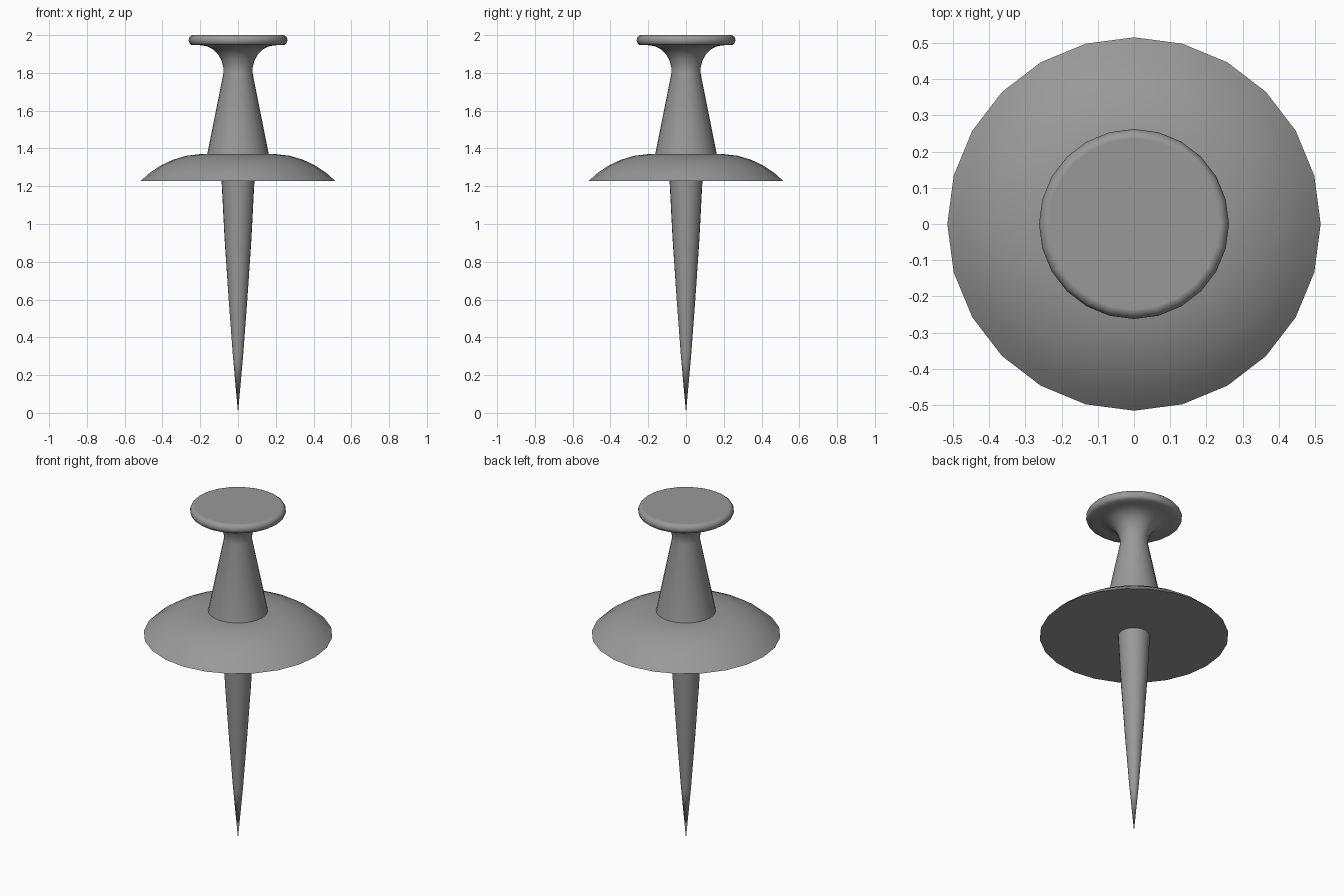
import bpy, bmesh
from math import cos, sin, pi, radians

if "Cube" in bpy.data.objects:
    bpy.data.objects.remove(bpy.data.objects["Cube"])

SIDES = 24

# Dark grey for every part
grey = bpy.data.materials.new("dark_grey")
grey.diffuse_color = (0.318, 0.318, 0.318, 1)
grey.use_nodes = True
grey.node_tree.nodes["Principled BSDF"].inputs["Base Color"].default_value = grey.diffuse_color


def lathe(name, profile, angle=35):
    """Revolve (radius, z) points, listed bottom to top, into a closed solid."""
    bm = bmesh.new()
    rings = []
    for r, z in profile:
        if r == 0:
            rings.append([bm.verts.new((0, 0, z))] * SIDES)
        else:
            rings.append([bm.verts.new((r * cos(2 * pi * i / SIDES), r * sin(2 * pi * i / SIDES), z))
                          for i in range(SIDES)])
    for low, high in zip(rings, rings[1:]):
        for i in range(SIDES):
            j = (i + 1) % SIDES
            corners = list(dict.fromkeys((low[i], low[j], high[j], high[i])))
            bm.faces.new(corners)
    # Flat caps on open ends
    for ring, (r, z) in ((rings[0], profile[0]), (rings[-1], profile[-1])):
        if r > 0:
            bm.faces.new(ring)
    bmesh.ops.recalc_face_normals(bm, faces=bm.faces[:])
    mesh = bpy.data.meshes.new(name)
    bm.to_mesh(mesh)
    bm.free()
    mesh.materials.append(grey)
    obj = bpy.data.objects.new(name, mesh)
    bpy.context.collection.objects.link(obj)
    bpy.ops.object.select_all(action='DESELECT')
    obj.select_set(True)
    bpy.context.view_layer.objects.active = obj
    bpy.ops.object.shade_smooth_by_angle(angle=radians(angle))
    return obj


# Tapered needle with a slight belly
lathe("needle", [(0, 0), (0.027, 0.30), (0.050, 0.61), (0.071, 0.92), (0.087, 1.228)])

# Domed collar, flat underneath
lathe("collar", [(0.515, 1.228), (0.466, 1.272), (0.41, 1.309), (0.345, 1.340),
                 (0.275, 1.361), (0.20, 1.37), (0.14, 1.37)])

# Conical grip flaring into a head with a rounded rim and flat top
neck = [(0.163, 1.37), (0.077, 1.80)]
flare = [(0.078, 1.83), (0.087, 1.865), (0.106, 1.90), (0.135, 1.927), (0.168, 1.942), (0.205, 1.947)]
rim = [(0.245, 1.947), (0.257, 1.956), (0.262, 1.973), (0.258, 1.987), (0.250, 1.996), (0.240, 2.0), (0.236, 2.0)]
lathe("grip_and_head", neck + flare + rim, 50)
